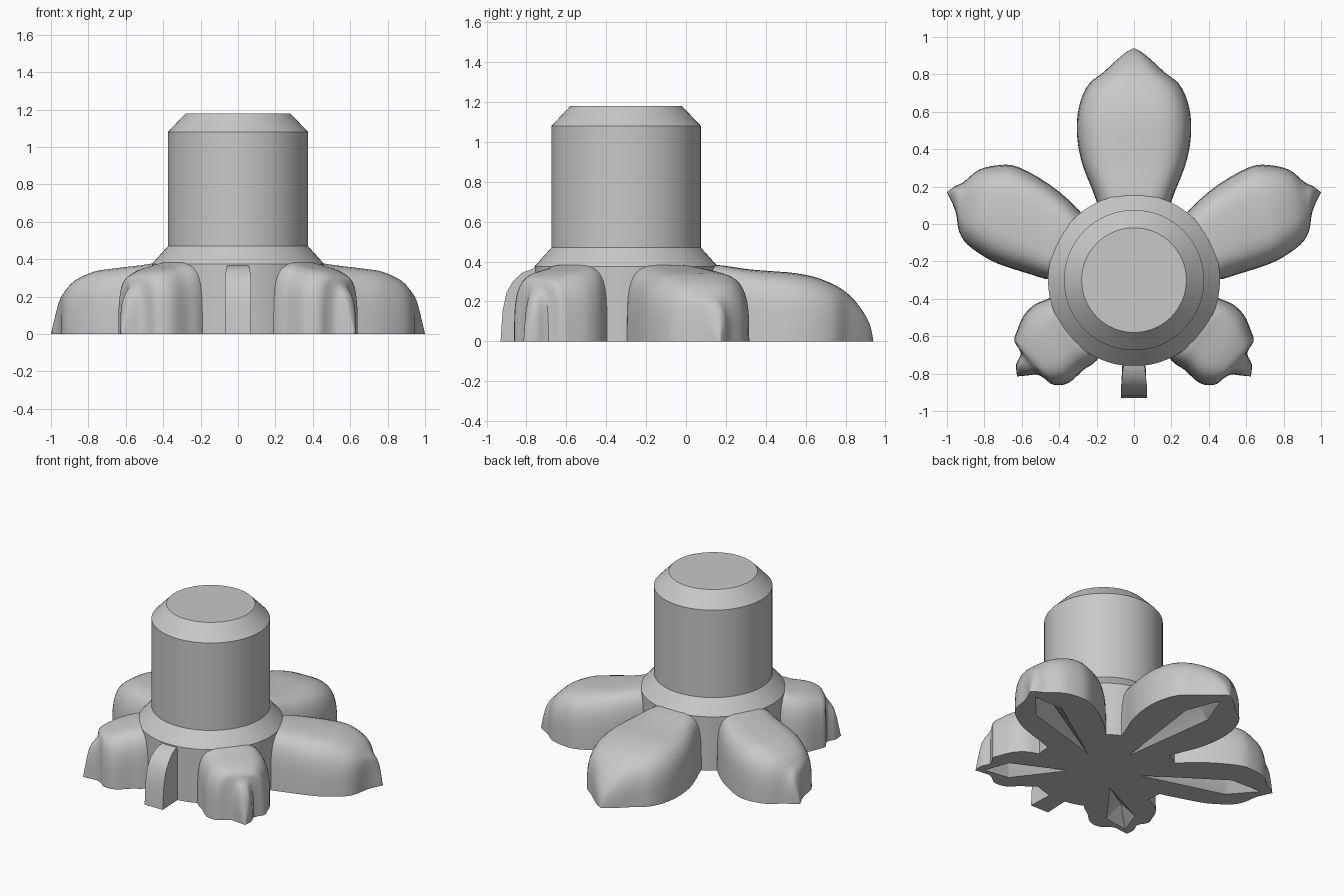
import bpy, bmesh, math
from mathutils import Vector

cube = bpy.data.objects.get("Cube")
if cube:
    bpy.data.objects.remove(cube, do_unlink=True)

grey = bpy.data.materials.new("plain grey")
grey.use_nodes = True
grey.diffuse_color = (0.58, 0.58, 0.58, 1)
grey.node_tree.nodes["Principled BSDF"].inputs["Base Color"].default_value = grey.diffuse_color

CENTRE = Vector((0, -0.3, 0))


def finish(bm, name):
    """Turn a bmesh into a named object."""
    bmesh.ops.remove_doubles(bm, verts=bm.verts[:], dist=0.0001)
    bmesh.ops.recalc_face_normals(bm, faces=bm.faces[:])
    mesh = bpy.data.meshes.new(name)
    bm.to_mesh(mesh)
    bm.free()
    mesh.materials.append(grey)
    obj = bpy.data.objects.new(name, mesh)
    bpy.context.scene.collection.objects.link(obj)
    return obj


def activate(obj):
    bpy.ops.object.select_all(action='DESELECT')
    obj.select_set(True)
    bpy.context.view_layer.objects.active = obj


def skin(bm, rings):
    """Bridge closed rings of points and cap both ends."""
    loops = [[bm.verts.new(p) for p in ring] for ring in rings]
    n = len(loops[0])
    for a, b in zip(loops, loops[1:]):
        for i in range(n):
            j = (i + 1) % n
            bm.faces.new((a[i], a[j], b[j], b[i]))
    bm.faces.new(loops[0])
    bm.faces.new(loops[-1])


def refine(rows, steps=3):
    """Smooth curve through the rows."""
    out = []
    for i in range(len(rows) - 1):
        a, b, c, d = (rows[min(max(k, 0), len(rows) - 1)] for k in range(i - 1, i + 3))
        for s in range(steps):
            t = s / steps
            out.append([0.5 * (2 * q + (r - p) * t + (2 * p - 5 * q + 4 * r - w) * t * t
                               + (3 * q - p - 3 * r + w) * t ** 3)
                        for p, q, r, w in zip(a, b, c, d)])
    return out + [list(rows[-1])]


def make_leaf(name, stations, side=1):
    """Domed leaf; each station is left edge x, y, right edge x, y, height."""
    rows = refine(stations)
    rings = []
    for k, (lx, ly, rx, ry, h) in enumerate(rows):
        e = 2 / (4.5 - 1.9 * k / (len(rows) - 1))
        ring = []
        for i in range(21):
            t = math.pi * i / 20
            c = math.cos(t)
            v = 0.5 + 0.5 * math.copysign(abs(c) ** e, c)
            z = max(h, 0) * max(math.sin(t), 0) ** e if 0 < i < 20 else 0
            ring.append((side * (lx + (rx - lx) * v), ly + (ry - ly) * v, z))
        rings.append(ring)
    bm = bmesh.new()
    skin(bm, rings[:-1])
    # close the tip to a point
    bm.verts.ensure_lookup_table()
    end = bm.verts[-21:]
    bmesh.ops.delete(bm, geom=[f for f in bm.faces if all(v in end for v in f.verts)],
                     context='FACES_ONLY')
    tip = bm.verts.new(rings[-1][0])
    for i in range(21):
        bm.faces.new((end[i], end[(i + 1) % 21], tip))
    return finish(bm, name), Vector(rings[-1][0])


def make_groove(name, tip):
    """Tapered wedge used to hollow the underside of a leaf."""
    reach = tip - CENTRE
    along = reach.normalized()
    across = Vector((-along.y, along.x, 0)) * 0.1
    mid = CENTRE + reach * 0.74
    down = Vector((0, 0, -0.01))
    bm = bmesh.new()
    for p in (CENTRE + along * 0.18 + down, CENTRE + reach * 0.95 + down,
              mid + across + down, mid - across + down, mid + Vector((0, 0, 0.1))):
        bm.verts.new(p)
    bmesh.ops.convex_hull(bm, input=bm.verts[:])
    cutter = finish(bm, name)
    cutter.hide_render = True
    return cutter


def cut(obj, cutter):
    activate(obj)
    mod = obj.modifiers.new("groove", 'BOOLEAN')
    mod.operation = 'DIFFERENCE'
    mod.solver = 'EXACT'
    mod.object = cutter
    bpy.ops.object.modifier_apply(modifier=mod.name)


# round stem with chamfered top and flared hub
bm = bmesh.new()
profile = [(0.46, 0), (0.46, 0.375), (0.375, 0.47), (0.375, 1.08), (0.28, 1.18)]
skin(bm, [[(r * math.cos(a), CENTRE.y + r * math.sin(a), z)
           for a in (math.tau * i / 64 for i in range(64))] for r, z in profile])
stem = finish(bm, "stem_and_hub")

# leaves
back = [(-.15, -.1, .15, -.1, .36), (-.2, .12, .2, .12, .385), (-.27, .3, .27, .3, .363),
        (-.3, .43, .3, .43, .352), (-.305, .55, .305, .55, .342), (-.285, .66, .285, .66, .318),
        (-.24, .75, .24, .75, .28), (-.165, .81, .165, .81, .24), (-.1, .87, .1, .87, .175),
        (-.04, .92, .04, .92, .09), (0, .94, 0, .94, 0)]
side = [(.15, -.1, .2, -.3, .36), (.3, .08, .43, -.3, .385), (.45, .21, .55, -.27, .37),
        (.62, .305, .72, -.215, .35), (.72, .315, .8, -.175, .335), (.83, .29, .89, -.11, .29),
        (.91, .225, .935, -.04, .23), (.96, .2, .955, .07, .17), (1, .17, 1, .17, 0)]
front = [(.35, -.35, .1, -.6, .36), (.46, -.4, .2, -.73, .385), (.53, -.43, .27, -.78, .37),
         (.59, -.49, .35, -.85, .35), (.625, -.57, .43, -.86, .325), (.64, -.625, .48, -.825, .3),
         (.605, -.69, .52, -.805, .265), (.63, -.75, .57, -.81, .19), (.625, -.815, .625, -.815, 0)]
parts = [stem]
for name, shape, s in (("back_leaf", back, 1), ("left_side_leaf", side, 1),
                       ("right_side_leaf", side, -1), ("left_front_leaf", front, 1),
                       ("right_front_leaf", front, -1)):
    leaf, tip = make_leaf(name, shape, s)
    groove = make_groove(name + "_groove", tip)
    cut(leaf, groove)
    cut(stem, groove)
    bpy.data.objects.remove(groove, do_unlink=True)
    parts.append(leaf)

# short leaf stalk at the front
bm = bmesh.new()
outline = [(-.6, 0), (-.6, .37), (-.75, .37), (-.82, .345), (-.865, .305), (-.9, .245),
           (-.92, .15), (-.93, 0)]
skin(bm, [[(s * (0.055 + 0.015 * min(1, max(0, (-y - .75) / .12))), y, z) for y, z in outline]
          for s in (-1, 1)])
parts.append(finish(bm, "leaf_stalk"))

# smooth shading with sharp creases
for part in parts:
    activate(part)
    bpy.ops.object.shade_smooth_by_angle(angle=math.radians(32))
